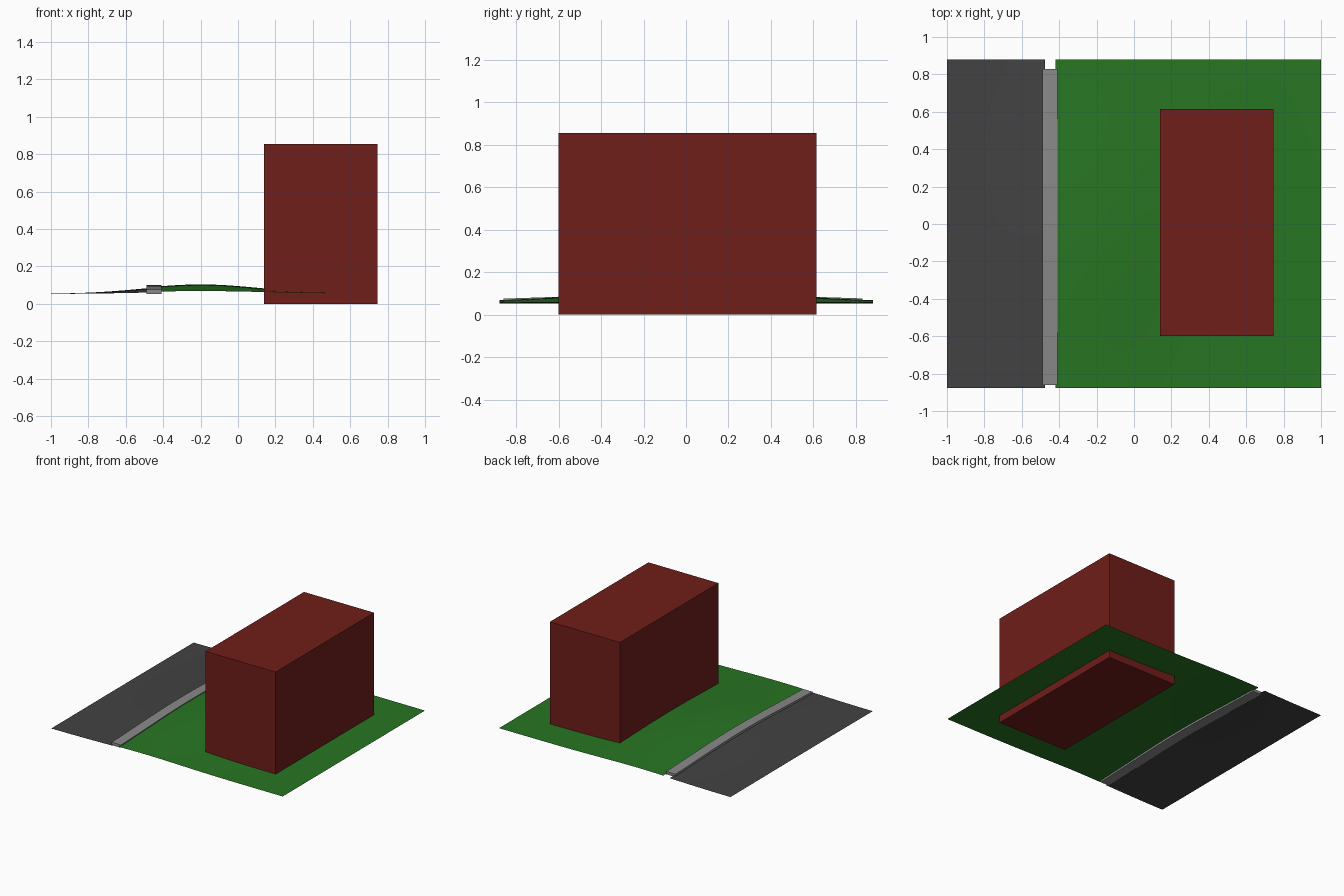
import bpy, bmesh
from math import exp

if "Cube" in bpy.data.objects:
    bpy.data.objects.remove(bpy.data.objects["Cube"])


def ground(x, y, base):
    """Gentle mound the street follows."""
    return base + 0.047 * exp(-(x + 0.2) ** 2 / 0.19 - y * y / 0.55)


def make_object(name, bm, color=None):
    bmesh.ops.recalc_face_normals(bm, faces=bm.faces)
    mesh = bpy.data.meshes.new(name)
    bm.to_mesh(mesh)
    bm.free()
    obj = bpy.data.objects.new(name, mesh)
    bpy.context.collection.objects.link(obj)
    if color:
        mat = bpy.data.materials.new(name + "_color")
        mat.diffuse_color = (*color, 1)
        mat.use_nodes = True
        mat.node_tree.nodes["Principled BSDF"].inputs["Base Color"].default_value = mat.diffuse_color
        mesh.materials.append(mat)
    return obj


def smooth(obj):
    bpy.ops.object.select_all(action='DESELECT')
    obj.select_set(True)
    bpy.context.view_layer.objects.active = obj
    bpy.ops.object.shade_smooth_by_angle()


def sheet(name, x0, x1, y0, y1, nx, ny, base, color):
    bm = bmesh.new()
    bmesh.ops.create_grid(bm, x_segments=nx, y_segments=ny, size=0.5)
    for v in bm.verts:
        v.co.x = x0 + (v.co.x + 0.5) * (x1 - x0)
        v.co.y = y0 + (v.co.y + 0.5) * (y1 - y0)
        v.co.z = ground(v.co.x, v.co.y, base)
    # keep the sheet facing up
    obj = make_object(name, bm, color)
    if obj.data.polygons[0].normal.z < 0:
        obj.data.flip_normals()
    smooth(obj)
    return obj


# Road and lawn: thin sheets draped over the mound
sheet("road", -1, -0.475, -0.877, 0.88, 12, 32, 0.053, (0.055, 0.055, 0.055))
sheet("lawn", -0.42, 1, -0.877, 0.88, 28, 32, 0.057, (0.021, 0.18, 0.017))

# Curb: rectangular section swept along the mound
bm = bmesh.new()
rings = []
for i in range(33):
    y = -0.86 + 1.69 * i / 32
    z = ground(-0.45, y, 0.057)
    rings.append([bm.verts.new((x, y, z + dz)) for x, dz in
                  ((-0.49, -0.012), (-0.41, -0.012), (-0.41, 0.01), (-0.49, 0.01))])
for a, b in zip(rings, rings[1:]):
    for k in range(4):
        n = (k + 1) % 4
        bm.faces.new((a[k], a[n], b[n], b[k]))
bm.faces.new(rings[0])
bm.faces.new(rings[-1])
smooth(make_object("curb", bm, (0.25, 0.25, 0.25)))

# Building: plain closed block reaching down through the lawn
bm = bmesh.new()
bmesh.ops.create_cube(bm, size=1)
for v in bm.verts:
    v.co.x = 0.4425 + v.co.x * 0.605
    v.co.y = 0.0075 + v.co.y * 1.215
    v.co.z = (v.co.z + 0.5) * 0.855
make_object("building", bm, (0.16, 0.013, 0.01))
